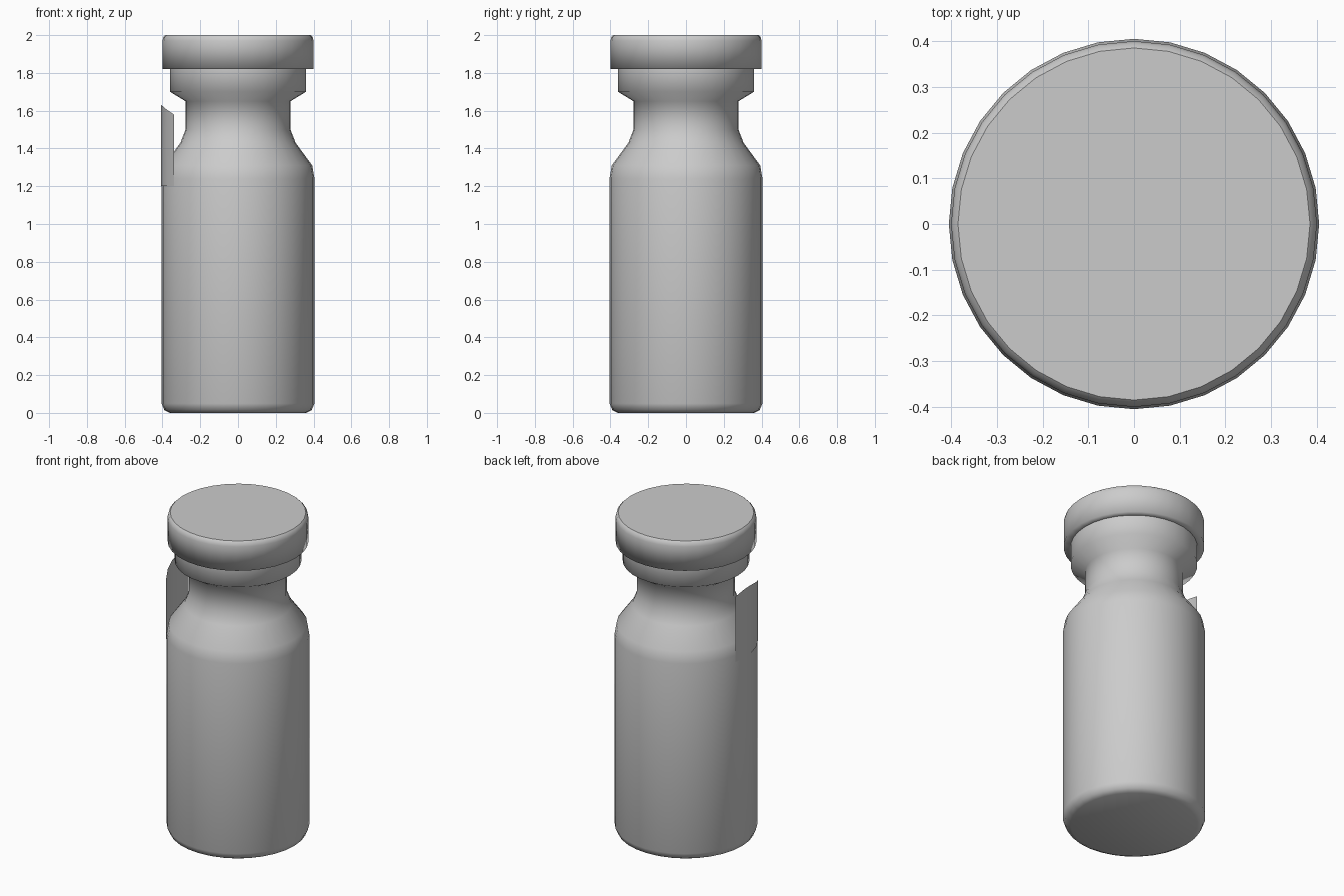
import bpy
import bmesh
import math

SIDES = 32

cube = bpy.data.objects.get("Cube")
if cube:
    bpy.data.objects.remove(cube, do_unlink=True)

# One plain grey for every part
grey = bpy.data.materials.new("plain grey")
grey.use_nodes = True
colour = (0.6, 0.6, 0.6, 1.0)
grey.diffuse_color = colour
grey.node_tree.nodes["Principled BSDF"].inputs["Base Color"].default_value = colour


def finish(name, bm):
    """Turn a bmesh into a named, grey object."""
    mesh = bpy.data.meshes.new(name)
    bm.to_mesh(mesh)
    bm.free()
    mesh.materials.append(grey)
    obj = bpy.data.objects.new(name, mesh)
    bpy.context.collection.objects.link(obj)
    return obj


def ring_point(radius, step, z):
    angle = math.tau * step / SIDES
    return (radius * math.cos(angle), radius * math.sin(angle), z)


def turned(name, profile):
    """Spin a list of (radius, height) points into a closed solid."""
    bm = bmesh.new()
    rings = [[bm.verts.new(ring_point(r, i, z)) for i in range(SIDES)]
             for r, z in profile]
    for low, high in zip(rings, rings[1:]):
        for i in range(SIDES):
            j = (i + 1) % SIDES
            bm.faces.new((low[i], low[j], high[j], high[i])).smooth = True
    bm.faces.new(rings[0][::-1]).smooth = True
    bm.faces.new(rings[-1])
    return finish(name, bm)


# Vial body with rounded base, sloped shoulder, neck and collar
turned("vial_body", [
    (0.36, 0), (0.39, 0.015), (0.405, 0.05), (0.405, 1.24), (0.393, 1.31),
    (0.305, 1.43), (0.278, 1.5), (0.278, 1.65), (0.36, 1.7), (0.36, 1.82)])

# Flip cap with a small rounded top edge
turned("cap", [
    (0.355, 1.82), (0.4, 1.82), (0.4, 1.97), (0.395, 1.99), (0.385, 2.0)])

# Loose end of the label, standing above the shoulder on one side
bm = bmesh.new()
tops = [1.61, 1.63, 1.625, 1.605, 1.58]
columns = [[bm.verts.new(ring_point(0.408, SIDES // 2 - 1 + i, z))
            for z in (1.2, top)] for i, top in enumerate(tops)]
for a, b in zip(columns, columns[1:]):
    bm.faces.new((a[0], b[0], b[1], a[1])).smooth = True
finish("label_flap", bm)
